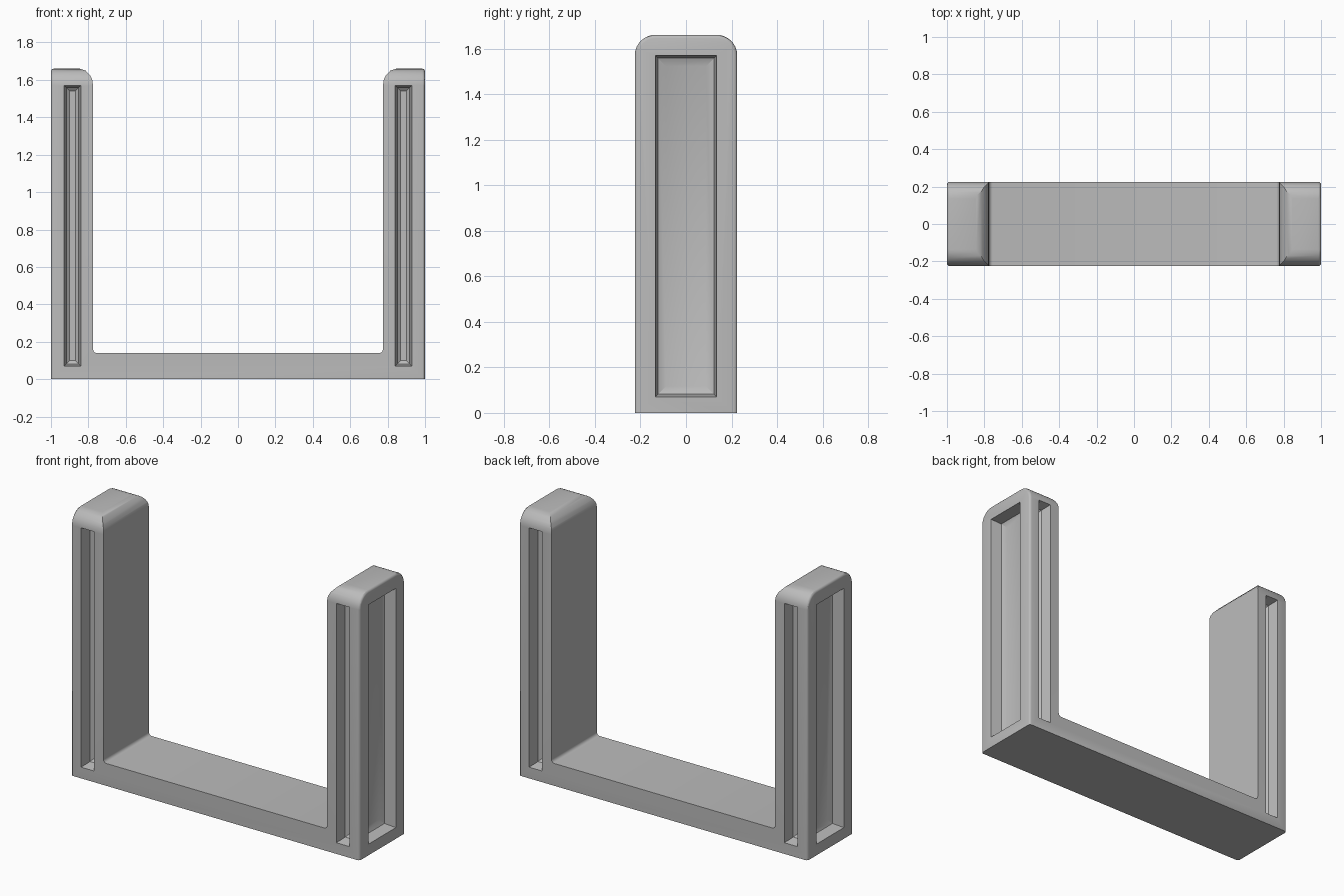
import bpy, bmesh, math
from mathutils import Vector

if "Cube" in bpy.data.objects:
    bpy.data.objects.remove(bpy.data.objects["Cube"], do_unlink=True)

HALF_Y, TOP, INNER, FLOOR = 0.225, 1.66, 0.775, 0.14

grey = bpy.data.materials.new("plain grey")
grey.use_nodes = True
colour = (0.5, 0.5, 0.5, 1)
grey.diffuse_color = colour
grey.node_tree.nodes["Principled BSDF"].inputs["Base Color"].default_value = colour


def make(name, bm):
    bmesh.ops.recalc_face_normals(bm, faces=bm.faces)
    mesh = bpy.data.meshes.new(name)
    bm.to_mesh(mesh)
    bm.free()
    obj = bpy.data.objects.new(name, mesh)
    bpy.context.collection.objects.link(obj)
    mesh.materials.append(grey)
    return obj


def prism(points, direction):
    """Extrude a closed outline of 3D points along a direction."""
    bm = bmesh.new()
    face = bm.faces.new([bm.verts.new(p) for p in points])
    result = bmesh.ops.extrude_face_region(bm, geom=[face])
    verts = [v for v in result["geom"] if isinstance(v, bmesh.types.BMVert)]
    bmesh.ops.translate(bm, verts=verts, vec=direction)
    return bm


def arc(cx, cz, r, start, end, steps=8):
    angles = [math.radians(start + (end - start) * i / steps) for i in range(steps + 1)]
    return [(cx + r * math.cos(a), cz + r * math.sin(a)) for a in angles]


def combine(obj, other, operation):
    mod = obj.modifiers.new(operation, "BOOLEAN")
    mod.object, mod.operation, mod.solver = other, operation, "EXACT"
    bpy.context.view_layer.objects.active = obj
    bpy.ops.object.modifier_apply(modifier=mod.name)
    bpy.data.objects.remove(other, do_unlink=True)


# U-shaped frame outline: shaped inside, oversized outside
fillet = 0.02
half = [(1.2, -0.2), (1.2, TOP + 0.0), (0.845, TOP), (0.815, 1.65), (0.79, 1.623),
        (0.779, 1.6), (INNER, 1.57)]
half += arc(INNER - fillet, FLOOR + fillet, fillet, 0, -90, 4)
outline = half + [(-x, z) for x, z in reversed(half)]
frame = make("u_frame", prism([(x, -0.4, z) for x, z in outline], Vector((0, 0.8, 0))))

# End outline with rounded upper corners, trimmed to the outer size
r = 0.09
side = [(-HALF_Y, 0), (HALF_Y, 0)]
side += arc(HALF_Y - r, TOP - r, r, 0, 90) + arc(r - HALF_Y, TOP - r, r, 90, 180)
bm = prism([(-1, y, z) for y, z in side], Vector((2, 0, 0)))
rim = [e for e in bm.edges
       if abs(sum(v.co.x for v in e.verts)) > 1.99 and max(v.co.z for v in e.verts) > 0.01]
bmesh.ops.bevel(bm, geom=rim, offset=0.015, segments=3, profile=0.5, affect="EDGES")
combine(frame, make("end_outline", bm), "INTERSECT")


def recess(centre, half_width, out, across, slope):
    """Sink a panel with nearly straight walls and a sloping floor border."""
    out, across, up = Vector(out), Vector(across), Vector((0, 0, 1))
    bm = bmesh.new()
    rings = []
    for depth, inset in ((-0.03, 0), (0, 0), (0.07, 0.012), (0.085, 0.012 + slope)):
        w, h = half_width - inset, 0.75 - inset
        rings.append([bm.verts.new(Vector(centre) - out * depth + across * w * a + up * h * b)
                      for a, b in ((-1, -1), (1, -1), (1, 1), (-1, 1))])
    for lower, upper in zip(rings, rings[1:]):
        for i in range(4):
            j = (i + 1) % 4
            bm.faces.new((lower[i], lower[j], upper[j], upper[i]))
    bm.faces.new(rings[0])
    bm.faces.new(rings[-1])
    combine(frame, make("recess_cutter", bm), "DIFFERENCE")


# Recessed panels on the outer, front and back faces of both posts
for s in (-1, 1):
    recess((s, 0, 0.82), 0.135, (s, 0, 0), (0, 1, 0), 0.035)
    for f in (-1, 1):
        recess((s * 0.885, f * HALF_Y, 0.82), 0.045, (0, f, 0), (1, 0, 0), 0.018)

bpy.ops.object.select_all(action="DESELECT")
frame.select_set(True)
bpy.context.view_layer.objects.active = frame
bpy.ops.object.shade_smooth_by_angle(angle=math.radians(30))
